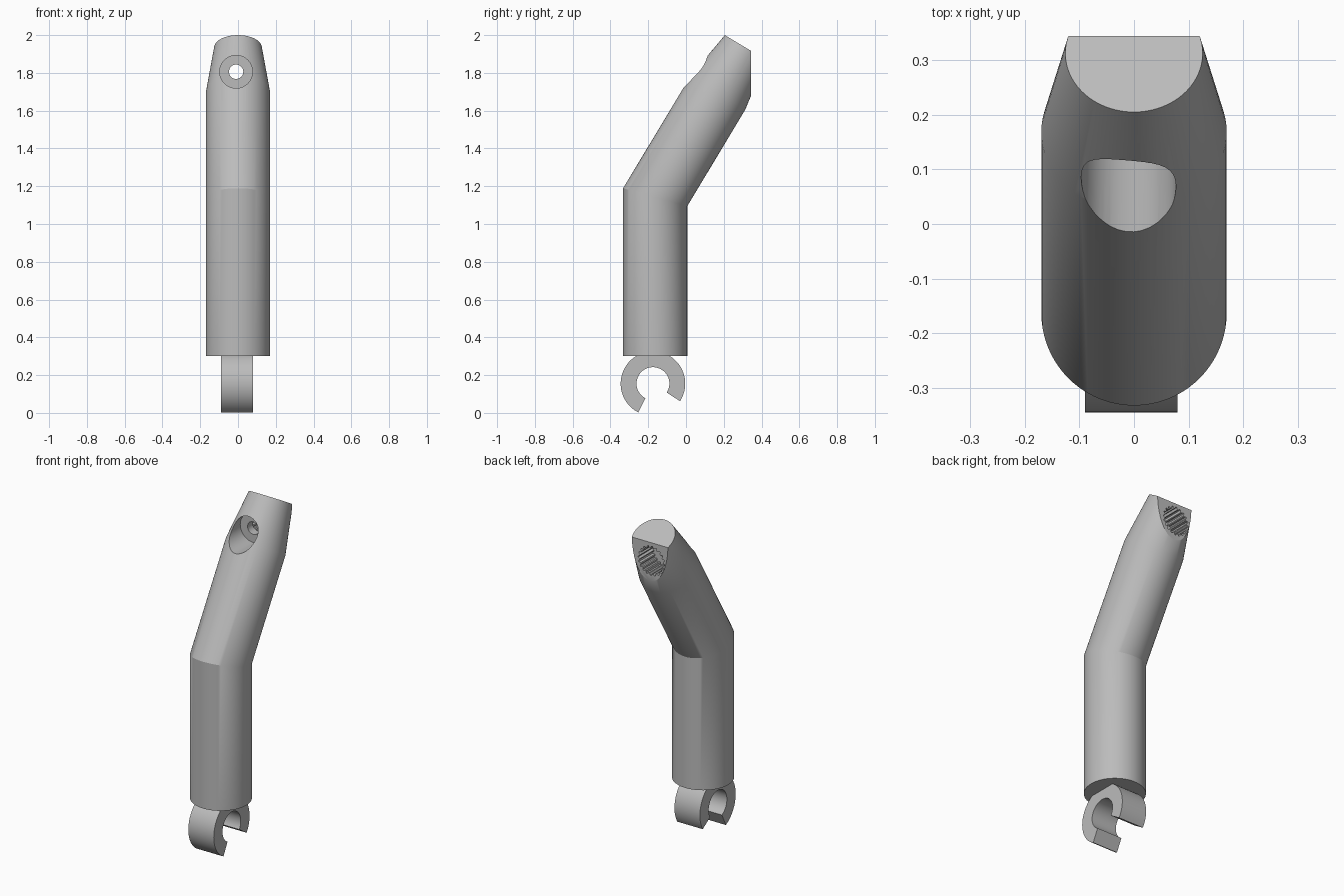
import bpy, bmesh, math
from mathutils import Vector

if "Cube" in bpy.data.objects:
    bpy.data.objects.remove(bpy.data.objects["Cube"])

grey = bpy.data.materials.new("light grey")
grey.use_nodes = True
COLOUR = (0.5, 0.5, 0.5, 1)
grey.diffuse_color = COLOUR
grey.node_tree.nodes["Principled BSDF"].inputs["Base Color"].default_value = COLOUR


def add_object(name, bm):
    bmesh.ops.recalc_face_normals(bm, faces=bm.faces)
    mesh = bpy.data.meshes.new(name)
    bm.to_mesh(mesh)
    bm.free()
    mesh.materials.append(grey)
    obj = bpy.data.objects.new(name, mesh)
    bpy.context.collection.objects.link(obj)
    return obj


def loft(bm, rings):
    """Skin a list of equal point rings and cap both ends."""
    loops = [[bm.verts.new(p) for p in ring] for ring in rings]
    for a, b in zip(loops, loops[1:]):
        for i in range(len(a)):
            j = (i + 1) % len(a)
            bm.faces.new((a[i], a[j], b[j], b[i]))
    bm.faces.new(loops[0])
    bm.faces.new(loops[-1])


def ring(centre, tilt, radius, stretch=1.0, sides=72):
    """Circle around an axis tilted backward from vertical."""
    u, v = Vector((1, 0, 0)), Vector((0, math.cos(tilt), -math.sin(tilt)))
    angles = [math.tau * i / sides for i in range(sides)]
    return [centre + radius * (u * math.cos(a) + v * stretch * math.sin(a)) for a in angles]


def bore(name, y0, y1, radii, sides):
    """Cutter along y; two radii give a ribbed wall."""
    def outline(y):
        return [Vector((HOLE_X + radii[(i // 2) % len(radii)] * math.cos(math.tau * i / sides), y,
                        HOLE_Z + radii[(i // 2) % len(radii)] * math.sin(math.tau * i / sides)))
                for i in range(sides)]
    bm = bmesh.new()
    loft(bm, [outline(y0), outline(y1)])
    return add_object(name, bm)


# Bent tube with a tapered upper end
TILT = math.radians(31)
R = 0.17
HOLE_X, HOLE_Z = -0.01, 1.806
bend = Vector((0, -0.163, 1.142))
axis = Vector((0, math.sin(TILT), math.cos(TILT)))
bm = bmesh.new()
loft(bm, [
    ring(Vector((0, bend.y, 0.302)), 0, R),
    ring(bend, TILT / 2, R, 1 / math.cos(TILT / 2)),
    ring(bend + axis * 0.645, TILT, R),
    ring(bend + axis * 0.925, TILT, 0.126),
])
# Upright flat at the back of the upper end
cut = bmesh.ops.bisect_plane(bm, geom=bm.verts[:] + bm.edges[:] + bm.faces[:],
                             plane_co=(0, 0.345, 0), plane_no=(0, 1, 0), clear_outer=True)
bmesh.ops.holes_fill(bm, edges=[e for e in bm.edges if e.is_boundary], sides=0)
arm = add_object("arm", bm)

# Front recess, small through hole and ribbed back socket
cutters = [
    bore("front_recess_cutter", -0.3, 0.16, [0.087], 48),
    bore("through_hole_cutter", 0.0, 0.5, [0.038], 32),
    bore("ribbed_socket_cutter", 0.21, 0.5, [0.089, 0.077], 80),
]
for cutter in cutters:
    mod = arm.modifiers.new(cutter.name, "BOOLEAN")
    mod.operation, mod.solver, mod.object = "DIFFERENCE", "EXACT", cutter
    bpy.context.view_layer.objects.active = arm
    bpy.ops.object.modifier_apply(modifier=mod.name)
    bpy.data.objects.remove(cutter)

# Open clip ring underneath
START, END, STEPS = math.radians(-33), math.radians(243), 48
profile = []
for radius, order in ((0.171, range(STEPS + 1)), (0.087, range(STEPS, -1, -1))):
    for i in order:
        a = START + (END - START) * i / STEPS
        profile.append((-0.175 + radius * math.cos(a), 0.155 + radius * math.sin(a)))
bm = bmesh.new()
loft(bm, [[Vector((x, y, z)) for y, z in profile] for x in (-0.09, 0.08)])
clip = add_object("clip", bm)

# Smooth round walls, keep crisp edges
bpy.ops.object.select_all(action="DESELECT")
for obj in (arm, clip):
    obj.select_set(True)
bpy.context.view_layer.objects.active = arm
bpy.ops.object.shade_smooth_by_angle(angle=math.radians(25))
